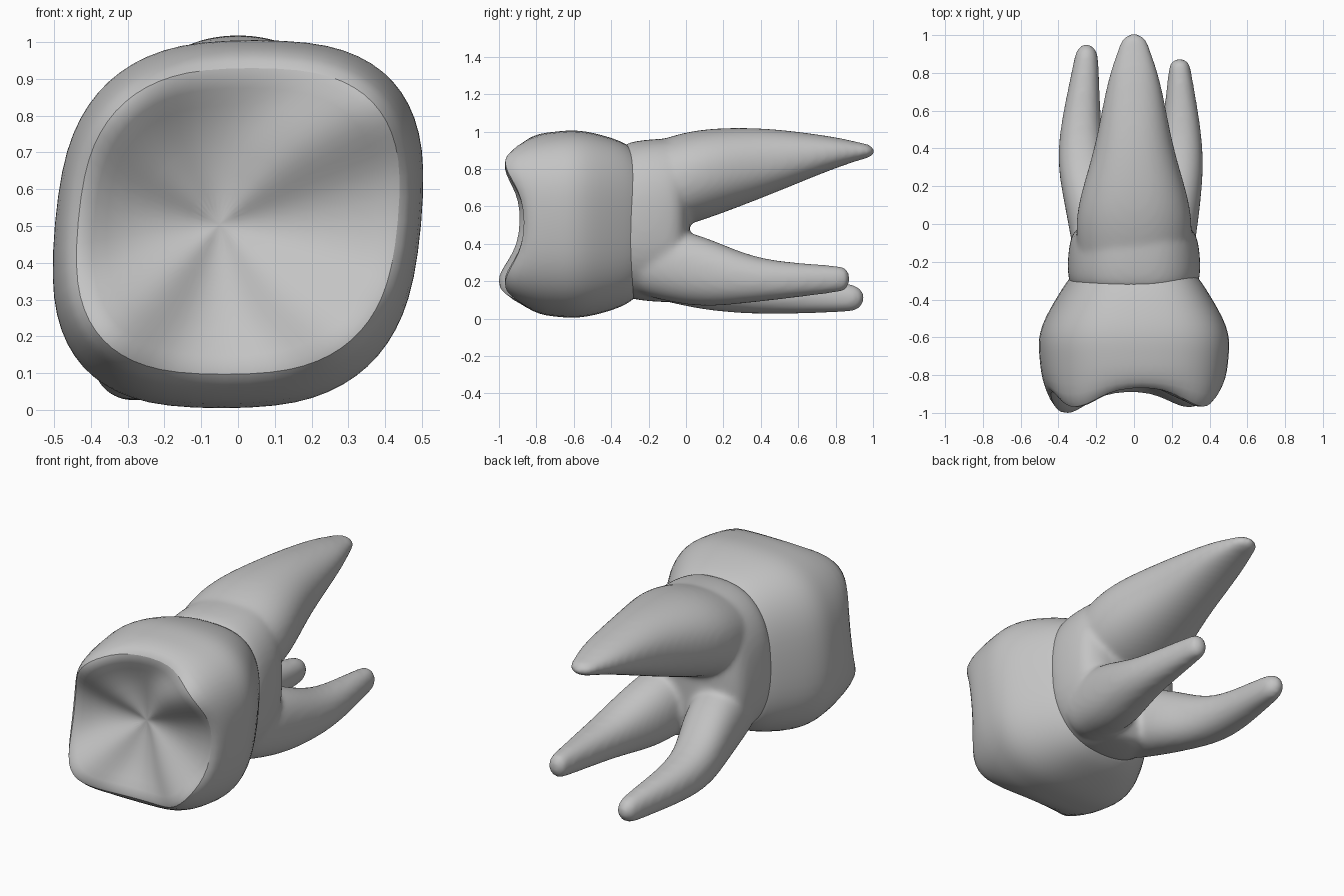
import bpy, bmesh
from math import sin, cos, pi, copysign
from mathutils import Vector

if "Cube" in bpy.data.objects:
    bpy.data.objects.remove(bpy.data.objects["Cube"])

enamel = bpy.data.materials.new("plain grey")
enamel.use_nodes = True
GREY = (0.55, 0.55, 0.55, 1)
enamel.diffuse_color = GREY
enamel.node_tree.nodes["Principled BSDF"].inputs["Base Color"].default_value = GREY

SIDES = 32
ANGLES = [2 * pi * i / SIDES for i in range(SIDES)]


def ring(y, center_x, center_z, half_width, half_height, power=2.0, shear=0.0):
    """Superellipse outline across the y axis; y may depend on the angle."""
    points = []
    for angle in ANGLES:
        across, up = cos(angle), sin(angle)
        z = copysign(abs(up) ** (2 / power), up) * half_height
        x = copysign(abs(across) ** (2 / power), across) * half_width + shear * z
        depth = y(angle) if callable(y) else y
        points.append((center_x + x, depth, center_z + z))
    return points


def spline(stations, steps=3):
    """Smoothly fill in extra stations between the given ones."""
    keys = [Vector(station) for station in stations]
    filled = []
    for i in range(len(keys) - 1):
        start, end = keys[i], keys[i + 1]
        before = keys[i - 1] if i else start * 2 - end
        after = keys[i + 2] if i + 2 < len(keys) else end * 2 - start
        for step in range(steps):
            t = step / steps
            leave, arrive = (end - before) / 2, (after - start) / 2
            bend = (end - start) * 3 - leave * 2 - arrive
            twist = (start - end) * 2 + leave + arrive
            filled.append(start + leave * t + bend * t ** 2 + twist * t ** 3)
    return filled + [keys[-1]]


def loft(name, rings):
    """Skin a list of outlines, cap both ends and smooth the result."""
    bm = bmesh.new()
    loops = [[bm.verts.new(point) for point in outline] for outline in rings]
    for near, far in zip(loops, loops[1:]):
        for i in range(SIDES):
            j = (i + 1) % SIDES
            bm.faces.new((near[i], near[j], far[j], far[i]))
    bm.faces.new(loops[0])
    bm.faces.new(loops[-1])
    bmesh.ops.recalc_face_normals(bm, faces=bm.faces)
    mesh = bpy.data.meshes.new(name)
    bm.to_mesh(mesh)
    bm.free()
    mesh.materials.append(enamel)
    obj = bpy.data.objects.new(name, mesh)
    bpy.context.collection.objects.link(obj)
    subdivision = obj.modifiers.new("smooth", "SUBSURF")
    subdivision.levels = subdivision.render_levels = 1
    bpy.ops.object.select_all(action="DESELECT")
    obj.select_set(True)
    bpy.context.view_layer.objects.active = obj
    bpy.ops.object.shade_smooth_by_angle(angle=0.7)
    return obj


def root(name, stations, tip_length):
    """Tapering root whose last station is closed with a rounded tip."""
    rings = [ring(*station, power=2.2) for station in spline(stations)]
    y, center_x, center_z, half_width, half_height = stations[-1]
    for turn in (pi / 6, pi / 3, pi * 0.45):
        rings.append(ring(y + tip_length * sin(turn), center_x, center_z,
                          half_width * cos(turn), half_height * cos(turn)))
    return loft(name, rings)


def rim(angle):
    """Chewing edge: four corner cusps, the lower one at -x tallest."""
    return -0.868 - 0.12 * sin(2 * angle) ** 2 - 0.035 * max(0, cos(angle - 1.25 * pi))


def basin(depth, fade):
    """Copy of the chewing edge with its cusps flattened by fade."""
    return lambda angle: depth + (rim(angle) + 0.9) * fade


# Crown: bulging wall, cusped rim, then a bowl sinking inward
wall = spline([(-0.24, 0.3, 0.37), (-0.35, 0.38, 0.445),
               (-0.57, 0.495, 0.503), (-0.78, 0.49, 0.487)])
crown = [ring(y, 0, 0.505, width, height, 2.75, 0.09) for y, width, height in wall]
for edge, width, height in ((basin(-0.86, 0.6), 0.47, 0.455),
                            (rim, 0.437, 0.42), (basin(-0.885, 0.9), 0.4, 0.375)):
    crown.append(ring(edge, 0, 0.513, width, height, 2.75, 0.09))
for edge, size in ((basin(-0.83, 0.6), 0.27), (basin(-0.79, 0.3), 0.14),
                   (basin(-0.77, 0), 0.03)):
    crown.append(ring(edge, -0.05, 0.505, size, size, 2.3))
loft("crown", crown)

# Three roots, each station: y, centre x, centre z, half width, half height
upper = root("upper_root", [
    (-0.25, 0, 0.68, 0.29, 0.24), (0.05, 0, 0.76, 0.305, 0.247),
    (0.4, 0, 0.83, 0.212, 0.188), (0.75, 0, 0.881, 0.14, 0.097),
    (0.94, 0, 0.895, 0.08, 0.044)], tip_length=0.07)
lower_left = root("lower_left_root", [
    (-0.3, 0.14, 0.33, 0.15, 0.19), (0.05, 0.185, 0.26, 0.16, 0.193),
    (0.4, 0.247, 0.207, 0.118, 0.116),
    (0.84, 0.242, 0.212, 0.056, 0.068)], tip_length=0.035)
lower_right = root("lower_right_root", [
    (-0.3, -0.14, 0.33, 0.15, 0.19), (0.05, -0.195, 0.245, 0.163, 0.19),
    (0.4, -0.281, 0.146, 0.122, 0.122),
    (0.88, -0.252, 0.11, 0.064, 0.075)], tip_length=0.075)

# Shared trunk between the neck and the fork
trunk = spline([(-0.36, 0.31, 0.39), (-0.28, 0.352, 0.425), (-0.1, 0.342, 0.44),
                (-0.02, 0.3, 0.42), (0.02, 0.2, 0.32)], steps=2)
roots = loft("roots", [ring(y, 0, 0.525, width, height, 2.5, 0.04)
                       for y, width, height in trunk])

# Fuse trunk and roots into one softly blended body
for part in (upper, lower_left, lower_right):
    part.select_set(True)
bpy.ops.object.join()
fuse = roots.modifiers.new("fuse", "REMESH")
fuse.mode = "VOXEL"
fuse.voxel_size = 0.015
fuse.use_smooth_shade = True
soften = roots.modifiers.new("soften", "SMOOTH")
soften.factor = 0.5
soften.iterations = 12
